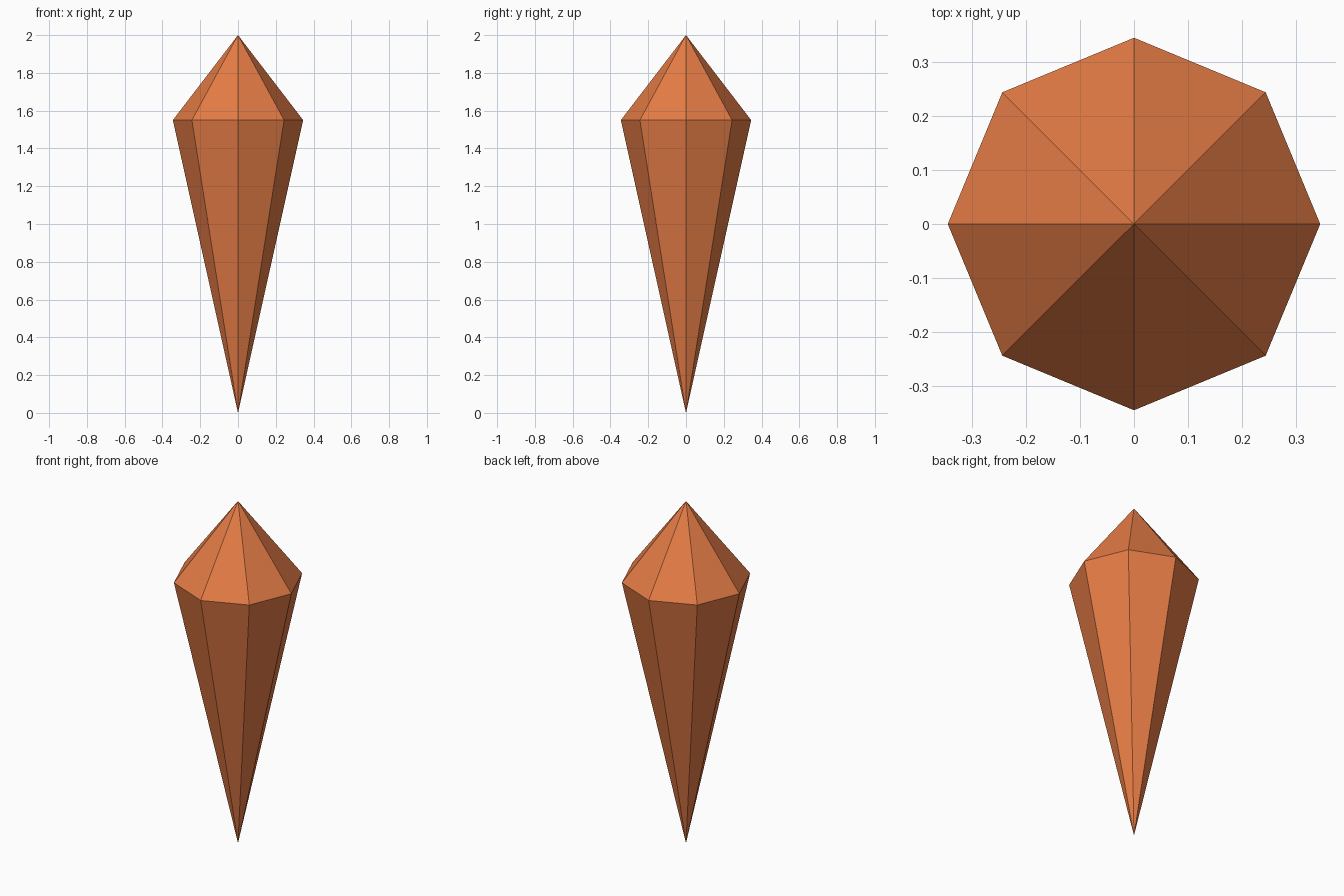
import bpy, bmesh
from math import cos, sin, tau

if "Cube" in bpy.data.objects:
    bpy.data.objects.remove(bpy.data.objects["Cube"])

SIDES, RADIUS, GIRDLE_Z, HEIGHT = 8, 0.345, 1.55, 2.0

# Faceted crystal: an octagonal ring joined to a top and a bottom point
bm = bmesh.new()
bottom = bm.verts.new((0, 0, 0))
top = bm.verts.new((0, 0, HEIGHT))
ring = [bm.verts.new((RADIUS * cos(tau * i / SIDES), RADIUS * sin(tau * i / SIDES), GIRDLE_Z))
        for i in range(SIDES)]
for i in range(SIDES):
    a, b = ring[i], ring[(i + 1) % SIDES]
    bm.faces.new((a, b, top))
    bm.faces.new((b, a, bottom))

mesh = bpy.data.meshes.new("crystal")
bm.to_mesh(mesh)
bm.free()
crystal = bpy.data.objects.new("crystal", mesh)
bpy.context.collection.objects.link(crystal)

# Orange colour
orange = bpy.data.materials.new("orange")
orange.diffuse_color = (0.78, 0.2, 0.06, 1)
orange.use_nodes = True
orange.node_tree.nodes["Principled BSDF"].inputs["Base Color"].default_value = orange.diffuse_color
mesh.materials.append(orange)
